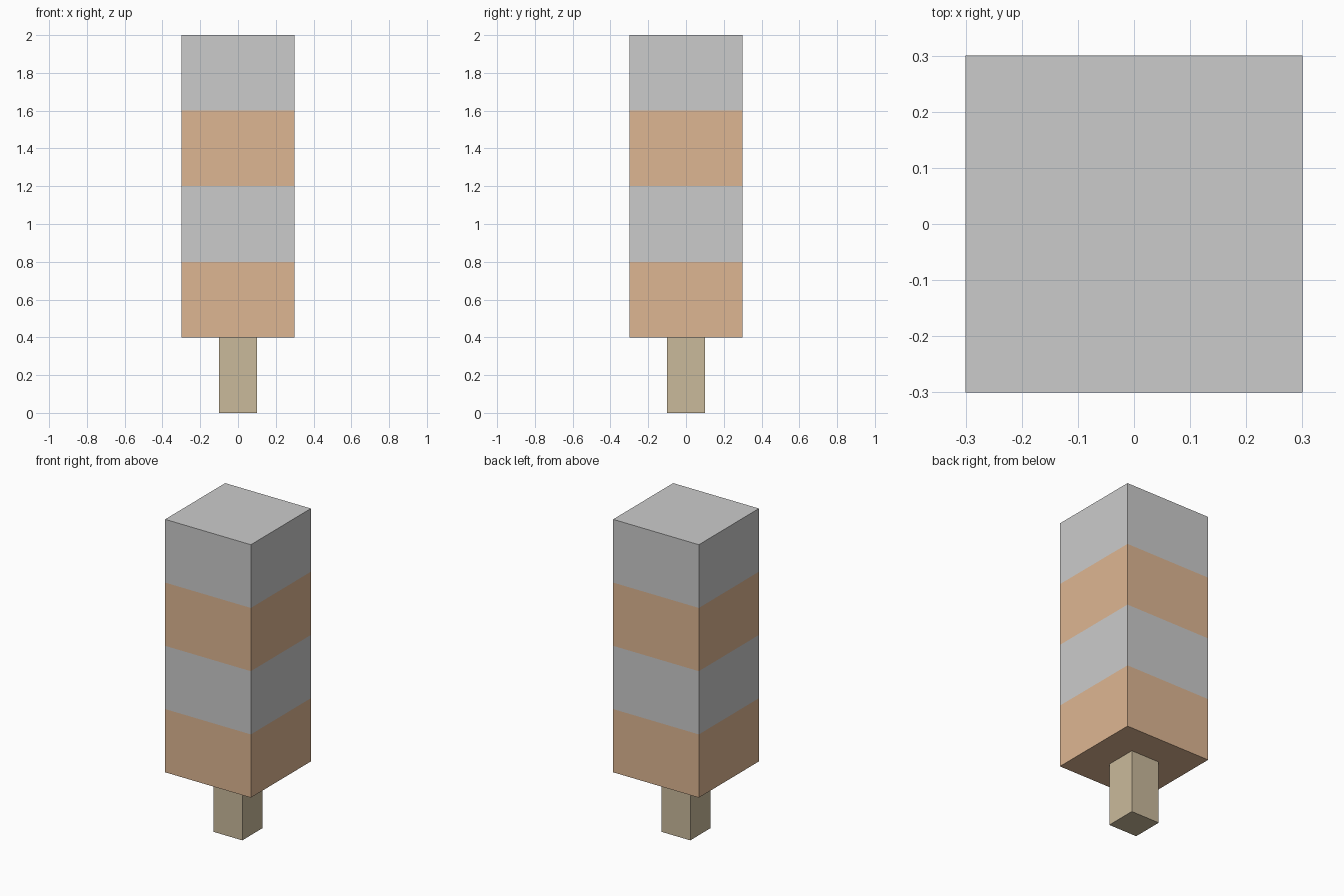
import bpy, bmesh

if "Cube" in bpy.data.objects:
    bpy.data.objects.remove(bpy.data.objects["Cube"])


def material(name, rgb):
    m = bpy.data.materials.new(name)
    m.diffuse_color = (*rgb, 1)
    m.use_nodes = True
    m.node_tree.nodes["Principled BSDF"].inputs["Base Color"].default_value = m.diffuse_color
    return m


def block(name, width, z0, z1, mats, bands=1):
    """Square upright block, cut into equal bands with alternating materials."""
    h = z1 - z0
    bm = bmesh.new()
    bmesh.ops.create_cube(bm, size=1)
    bmesh.ops.scale(bm, vec=(width, width, h), verts=bm.verts)
    bmesh.ops.translate(bm, vec=(0, 0, (z0 + z1) / 2), verts=bm.verts)
    for i in range(1, bands):
        bmesh.ops.bisect_plane(bm, geom=bm.verts[:] + bm.edges[:] + bm.faces[:],
                               plane_co=(0, 0, z0 + h * i / bands), plane_no=(0, 0, 1))
    for f in bm.faces:
        z = f.calc_center_median().z
        band = min(int((z - z0) / h * bands), bands - 1)
        f.material_index = band % len(mats)
    mesh = bpy.data.meshes.new(name)
    bm.to_mesh(mesh)
    bm.free()
    for m in mats:
        mesh.materials.append(m)
    obj = bpy.data.objects.new(name, mesh)
    bpy.context.collection.objects.link(obj)
    return obj


brown = material("brown", (0.73, 0.47, 0.29))
grey = material("light_grey", (0.8, 0.78, 0.78))
wood = material("wood", (0.59, 0.49, 0.33))

# Short handle stick
block("stick", 0.2, 0.0, 0.4, [wood])

# Banded body, brown at the bottom and grey on top
block("striped_body", 0.6, 0.4, 2.0, [brown, grey], bands=4)
